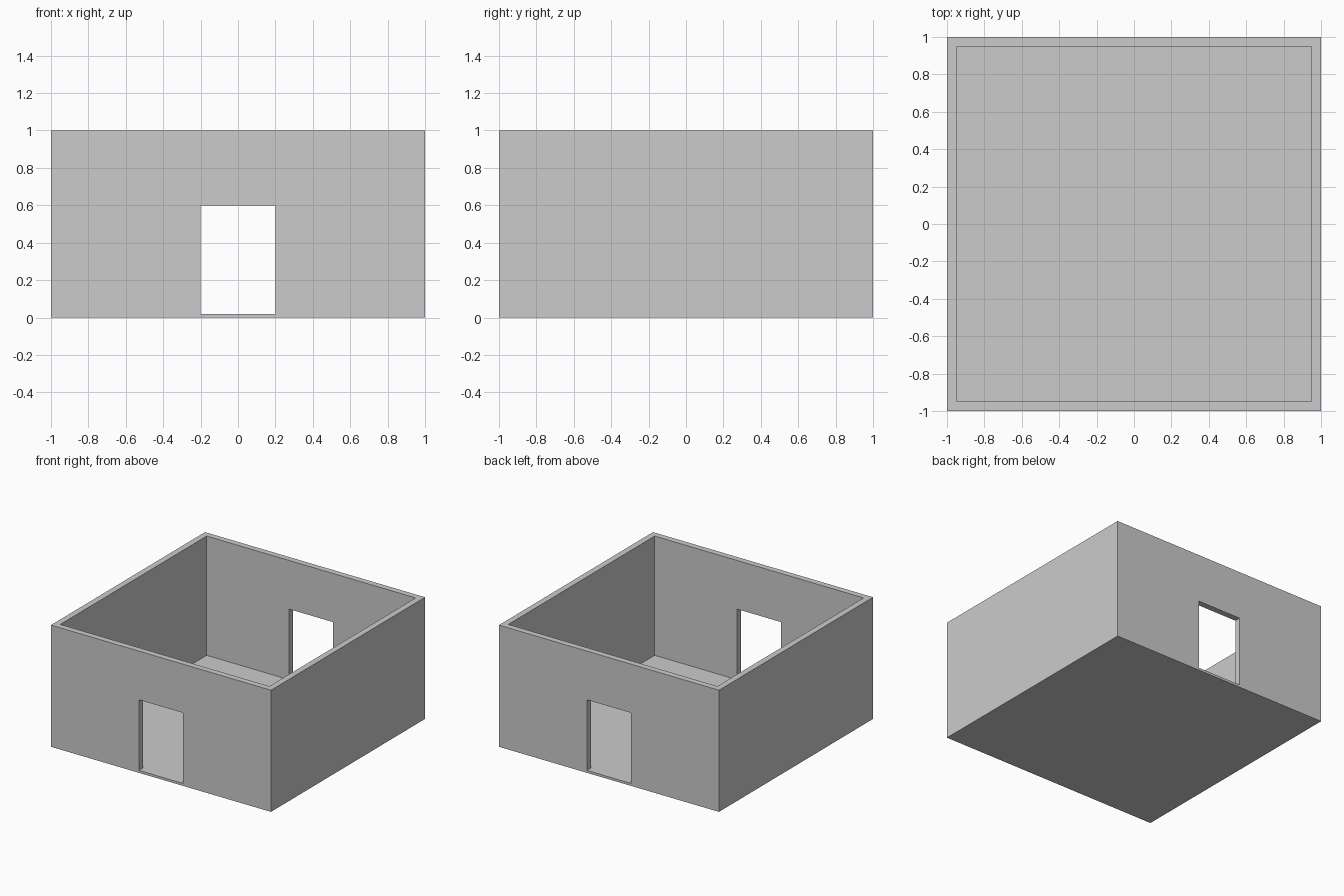
import bpy, bmesh

if "Cube" in bpy.data.objects:
    bpy.data.objects.remove(bpy.data.objects["Cube"])

WALL, FLOOR, HALF, HEIGHT = 0.05, 0.02, 1.0, 1.0
DOOR_HALF, DOOR_TOP = 0.2, 0.6


def box(name, lo, hi):
    """Axis-aligned box between two corners."""
    bm = bmesh.new()
    bmesh.ops.create_cube(bm, size=2)
    for v in bm.verts:
        v.co = [hi[i] if v.co[i] > 0 else lo[i] for i in range(3)]
    mesh = bpy.data.meshes.new(name)
    bm.to_mesh(mesh)
    bm.free()
    obj = bpy.data.objects.new(name, mesh)
    bpy.context.collection.objects.link(obj)
    return obj


def cut(target, cutter):
    """Subtract the cutter, apply the result and remove the cutter."""
    mod = target.modifiers.new(cutter.name, 'BOOLEAN')
    mod.operation, mod.solver, mod.object = 'DIFFERENCE', 'EXACT', cutter
    bpy.context.view_layer.objects.active = target
    bpy.ops.object.modifier_apply(modifier=mod.name)
    bpy.data.objects.remove(cutter)


# Outer block of the room
room = box("room_shell", (-HALF, -HALF, 0), (HALF, HALF, HEIGHT))

# Open-topped interior, leaving thin walls and floor
inner = HALF - WALL
cut(room, box("interior_cutter", (-inner, -inner, FLOOR), (inner, inner, HEIGHT + 0.5)))

# Matching doorways through the front and back walls
cut(room, box("doorway_cutter", (-DOOR_HALF, -HALF - 0.5, FLOOR),
              (DOOR_HALF, HALF + 0.5, DOOR_TOP)))
